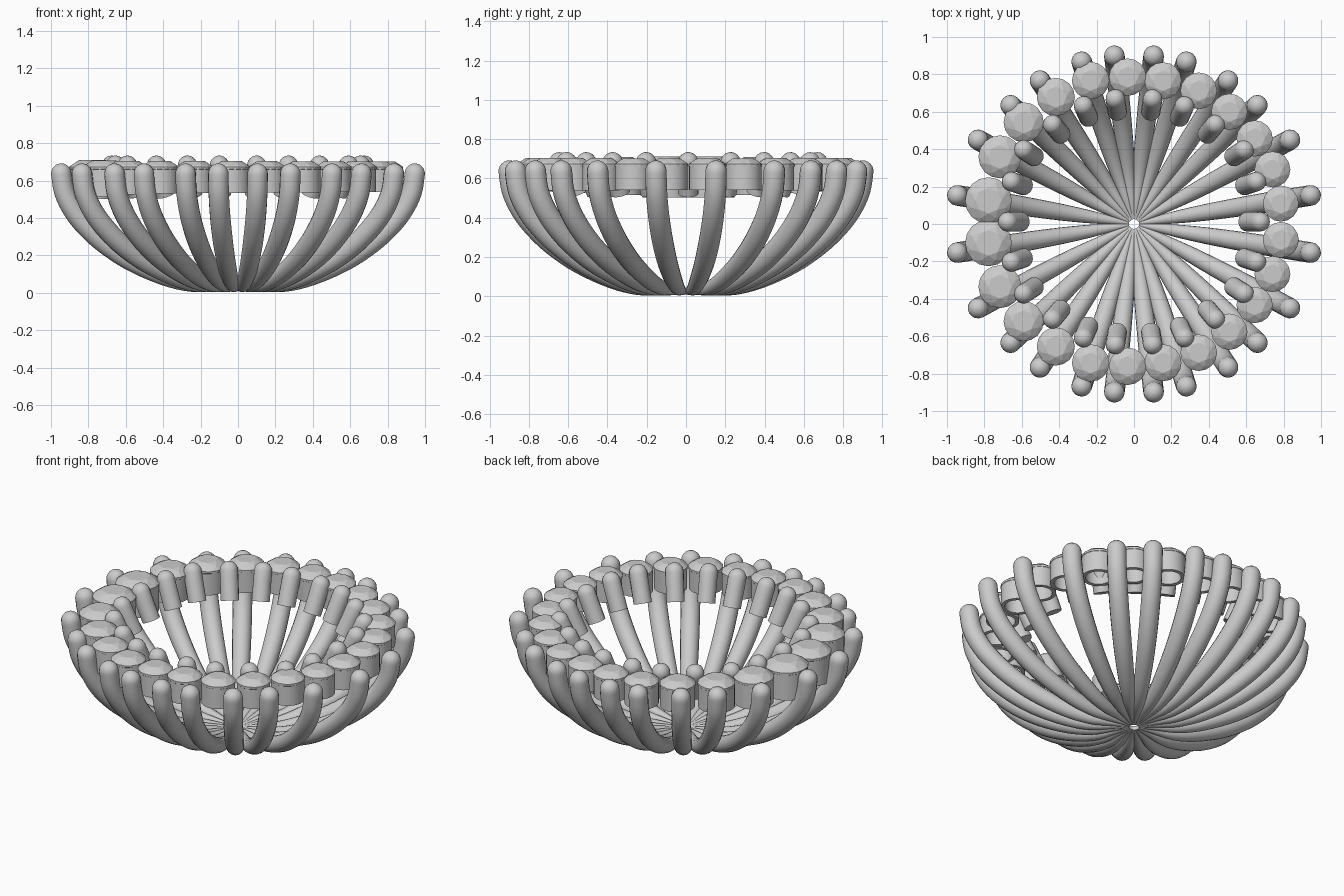
import bpy, bmesh, math
from mathutils import Vector

if "Cube" in bpy.data.objects:
    bpy.data.objects.remove(bpy.data.objects["Cube"])

SEG = 16
Y_OFF = 0.012  # the stone row sits slightly back of centre


def finish(bm, name, smooth=True):
    bmesh.ops.recalc_face_normals(bm, faces=bm.faces)
    me = bpy.data.meshes.new(name)
    bm.to_mesh(me)
    bm.free()
    ob = bpy.data.objects.new(name, me)
    bpy.context.collection.objects.link(ob)
    if smooth:
        bpy.context.view_layer.objects.active = ob
        ob.select_set(True)
        bpy.ops.object.shade_smooth_by_angle(angle=math.radians(40))
        ob.select_set(False)
    return ob


def loft(bm, rings, cap=True, closed=False):
    rings = [[bm.verts.new(p) for p in r] for r in rings]
    pairs = list(zip(rings, rings[1:]))
    if closed:
        pairs.append((rings[-1], rings[0]))
    for a, b in pairs:
        n = len(a)
        for i in range(n):
            j = (i + 1) % n
            bm.faces.new((a[i], a[j], b[j], b[i]))
    if cap and not closed:
        bm.faces.new(rings[0])
        bm.faces.new(rings[-1])


def tube(name, pts, radii, side):
    """Round bar along pts (all in one vertical plane), with a domed end."""
    pts = [Vector(p) for p in pts]
    radii = list(radii)
    tans = [(pts[min(i + 1, len(pts) - 1)] - pts[max(i - 1, 0)]).normalized()
            for i in range(len(pts))]
    end, d, r = pts[-1], tans[-1], radii[-1]
    for k in range(1, 6):
        a = math.radians(17 * k)
        pts.append(end + d * r * math.sin(a))
        radii.append(r * math.cos(a))
        tans.append(d)
    rings = []
    for p, t, rad in zip(pts, tans, radii):
        up = side.cross(t)
        rings.append([p + (side * math.cos(2 * math.pi * i / SEG)
                           + up * math.sin(2 * math.pi * i / SEG)) * rad
                      for i in range(SEG)])
    bm = bmesh.new()
    loft(bm, rings)
    return finish(bm, name)


def catmull(ctrl, steps=4):
    out = []
    for i in range(len(ctrl) - 1):
        p = [Vector(ctrl[max(0, min(len(ctrl) - 1, i + k))]) for k in (-1, 0, 1, 2)]
        for s in range(steps):
            t = s / steps
            out.append(0.5 * (2 * p[1] + (p[2] - p[0]) * t
                              + (2 * p[0] - 5 * p[1] + 4 * p[2] - p[3]) * t * t
                              + (3 * p[1] - p[0] - 3 * p[2] + p[3]) * t ** 3))
    return out + [Vector(ctrl[-1])]


# Basket ribs: (fraction of tip distance, height, thickness)
profile = catmull([(0.03, 0.02, 0.012), (0.14, 0.03, 0.024), (0.27, 0.042, 0.036),
                   (0.42, 0.085, 0.045), (0.60, 0.165, 0.051), (0.75, 0.26, 0.054),
                   (0.86, 0.355, 0.055), (0.935, 0.445, 0.055), (0.983, 0.54, 0.055),
                   (1.0, 0.637, 0.055)])
tips = [(0.945, 0.153), (0.834, 0.45), (0.66, 0.635), (0.503, 0.767),
        (0.28, 0.868), (0.105, 0.90)]
for sx in (1, -1):
    for sy in (1, -1):
        for x, y in tips:
            x, y = x * sx, y * sy
            side = Vector((-y, x, 0)).normalized()
            tube("basket_rib", [(x * f, y * f, z) for f, z, _ in profile],
                 [p[2] for p in profile], side)

# Inner prongs: short bars leaning outward over the stones
prongs = [(0.675, 0), (0.655, 0.215), (0.59, 0.385), (0.435, 0.52),
          (0.27, 0.62), (0.10, 0.657)]
for sx in (1, -1):
    for x, y in prongs:
        for sy in ((1, -1) if y else (1,)):
            d = Vector((x * sx, y * sy, 0))
            n = d.normalized()
            side = Vector((-n.y, n.x, 0))
            off = Vector((0, Y_OFF, 0))
            path = [d + off + n * o + Vector((0, 0, z))
                    for o, z in ((-0.07, 0.525), (-0.045, 0.58), (-0.02, 0.635), (0, 0.682))]
            tube("inner_prong", path, [0.052] * 4, side)


def circle(cx, cy, r, z, n, turn=0.0):
    return [Vector((cx + r * math.cos(2 * math.pi * (i + turn) / n),
                    cy + r * math.sin(2 * math.pi * (i + turn) / n), z)) for i in range(n)]


def setting(cx, cy, r):
    # Hollow cup under the stone, with a stepped inner seat
    bot, top = 0.665 - 1.3 * r, 0.665
    prof = [(0.97, bot), (0.97, top), (0.84, top), (0.84, top - 0.35 * r),
            (0.74, top - 0.45 * r), (0.74, bot)]
    bm = bmesh.new()
    loft(bm, [circle(cx, cy, r * f, z, 32) for f, z in prof], closed=True)
    finish(bm, "stone_cup")


def stone(cx, cy, r):
    # Round cut stone: table, crown, girdle and pointed underside as a faceted hull
    bm = bmesh.new()
    g = 0.668
    pts = (circle(cx, cy, r, g - 0.006, 16) + circle(cx, cy, r, g + 0.006, 16)
           + circle(cx, cy, 0.80 * r, g + 0.006 + 0.17 * r, 8, 0.5)
           + circle(cx, cy, 0.55 * r, g + 0.006 + 0.30 * r, 8)
           + [Vector((cx, cy, g - 0.85 * r))])
    for p in pts:
        bm.verts.new(p)
    bmesh.ops.convex_hull(bm, input=bm.verts)
    finish(bm, "cut_stone", smooth=False)


# Stones along the rim, growing larger toward the left, mirrored front to back
stones = [(0.785, 0.097, 0.096), (0.74, 0.28, 0.096), (0.645, 0.445, 0.097),
          (0.51, 0.588, 0.097), (0.346, 0.70, 0.098), (0.155, 0.754, 0.099),
          (-0.034, 0.773, 0.1), (-0.232, 0.755, 0.1), (-0.418, 0.667, 0.102),
          (-0.59, 0.532, 0.107), (-0.717, 0.347, 0.115), (-0.778, 0.113, 0.125)]
for x, y, r in stones:
    for sy in (1, -1):
        setting(x, y * sy + Y_OFF, r)
        stone(x, y * sy + Y_OFF, r)
